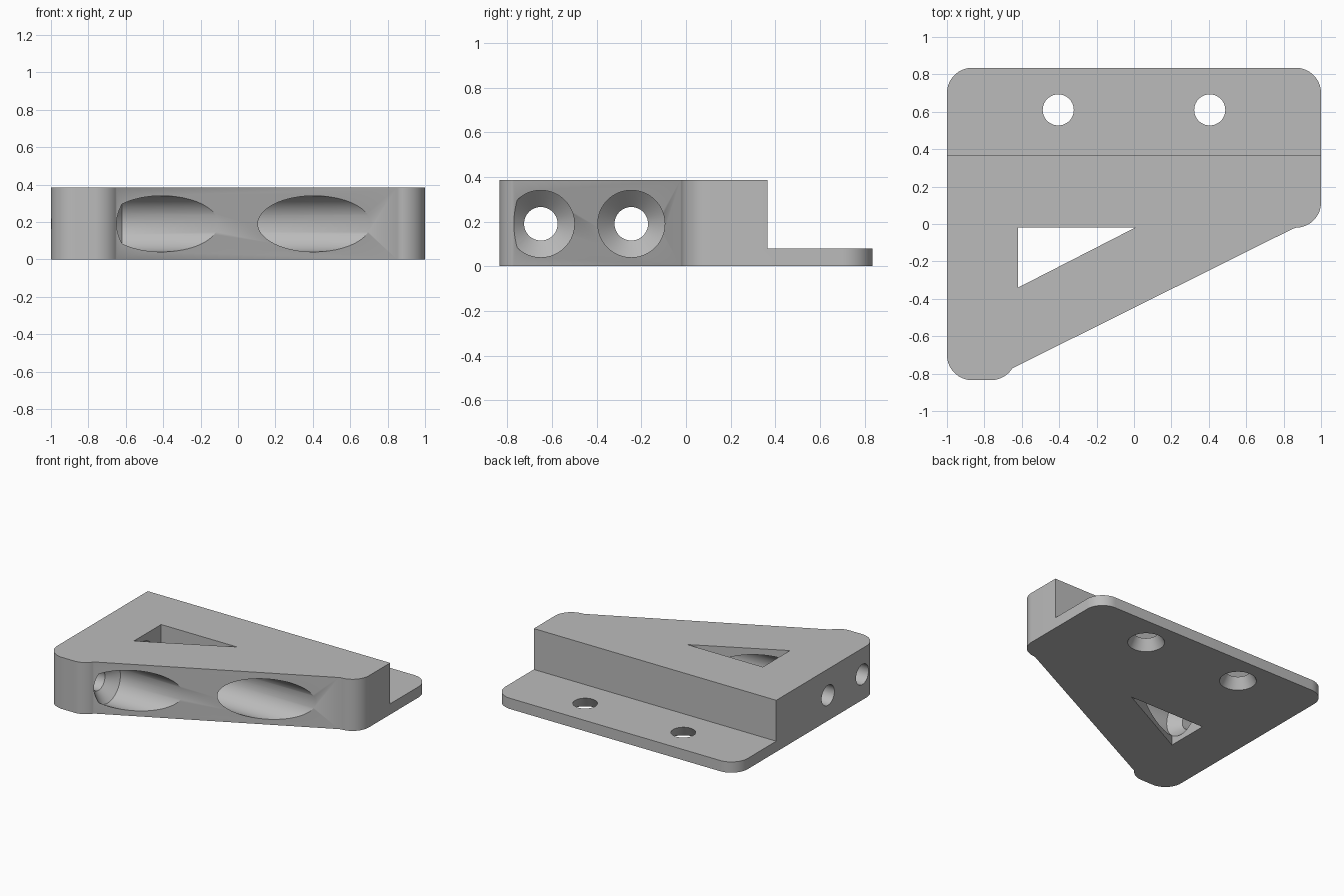
import bpy, bmesh, math
from mathutils import Matrix

if "Cube" in bpy.data.objects:
    bpy.data.objects.remove(bpy.data.objects["Cube"], do_unlink=True)

grey = bpy.data.materials.new("light grey")
grey.use_nodes = True
grey.diffuse_color = (0.5, 0.5, 0.5, 1)
grey.node_tree.nodes["Principled BSDF"].inputs["Base Color"].default_value = (0.5, 0.5, 0.5, 1)


def add_object(name, bm):
    bmesh.ops.recalc_face_normals(bm, faces=bm.faces)
    mesh = bpy.data.meshes.new(name)
    bm.to_mesh(mesh)
    bm.free()
    mesh.materials.append(grey)
    obj = bpy.data.objects.new(name, mesh)
    bpy.context.collection.objects.link(obj)
    return obj


def prism(name, outline, bottom, top):
    bm = bmesh.new()
    face = bm.faces.new([bm.verts.new((x, y, bottom)) for x, y in outline])
    result = bmesh.ops.extrude_face_region(bm, geom=[face])
    verts = [v for v in result["geom"] if isinstance(v, bmesh.types.BMVert)]
    bmesh.ops.translate(bm, verts=verts, vec=(0, 0, top - bottom))
    return add_object(name, bm)


def lathe(name, profile, matrix, steps=64):
    """Solid of revolution about local z from (radius, height) pairs."""
    bm = bmesh.new()
    rings = []
    for r, h in profile:
        angles = [2 * math.pi * i / steps for i in range(steps)]
        rings.append([bm.verts.new(matrix @ Matrix.Rotation(a, 4, "Z") @ Matrix.Translation((r, 0, h)).to_translation())
                      for a in angles])
    for low, high in zip(rings, rings[1:]):
        for i in range(steps):
            j = (i + 1) % steps
            bm.faces.new((low[i], low[j], high[j], high[i]))
    bm.faces.new(rings[0])
    bm.faces.new(rings[-1])
    return add_object(name, bm)


def arc(cx, cy, start, end, radius=0.135, steps=16):
    angles = [math.radians(start + (end - start) * i / steps) for i in range(steps + 1)]
    return [(cx + radius * math.cos(a), cy + radius * math.sin(a)) for a in angles]


# Bracket outline: rounded corners joined by the slanted front edge
outline = (arc(0.865, 0.7, 0, 90) + arc(-0.865, 0.7, 90, 180)
           + arc(-0.865, -0.7, 180, 270) + arc(-0.765, -0.7, 270, 328)
           + [(0.85, -0.025)] + arc(0.865, 0.115, 270, 360))
bracket = prism("bracket", outline, 0, 0.385)

# Step over the rear flange and the triangular window
cutters = [
    prism("step_cutter", [(-1.2, 0.365), (1.2, 0.365), (1.2, 1), (-1.2, 1)], 0.08, 0.6),
    prism("window_cutter", [(-0.62, -0.02), (-0.62, -0.34), (0.005, -0.02)], -0.2, 0.6),
]

# Sideways screw holes, with a cone leading into the wide bore
bore = [(0.075, -1.2), (0.075, -0.695), (0.15, -0.62), (0.15, 1.2)]
for y in (-0.65, -0.245):
    place = Matrix.Translation((0, y, 0.19)) @ Matrix.Rotation(math.pi / 2, 4, "Y")
    cutters.append(lathe("bore_cutter", bore, place))

# Flange screw holes, countersunk from below
sink = [(0.13, -0.01), (0.083, 0.08), (0.083, 0.3)]
for x in (-0.405, 0.405):
    cutters.append(lathe("flange_hole_cutter", sink, Matrix.Translation((x, 0.61, 0))))

bpy.context.view_layer.objects.active = bracket
bracket.select_set(True)
for cutter in cutters:
    mod = bracket.modifiers.new("cut", "BOOLEAN")
    mod.operation = "DIFFERENCE"
    mod.solver = "EXACT"
    mod.object = cutter
    bpy.ops.object.modifier_apply(modifier=mod.name)
    bpy.data.objects.remove(cutter, do_unlink=True)

bpy.ops.object.select_all(action="DESELECT")
bracket.select_set(True)
bpy.ops.object.shade_smooth_by_angle(angle=math.radians(30))
